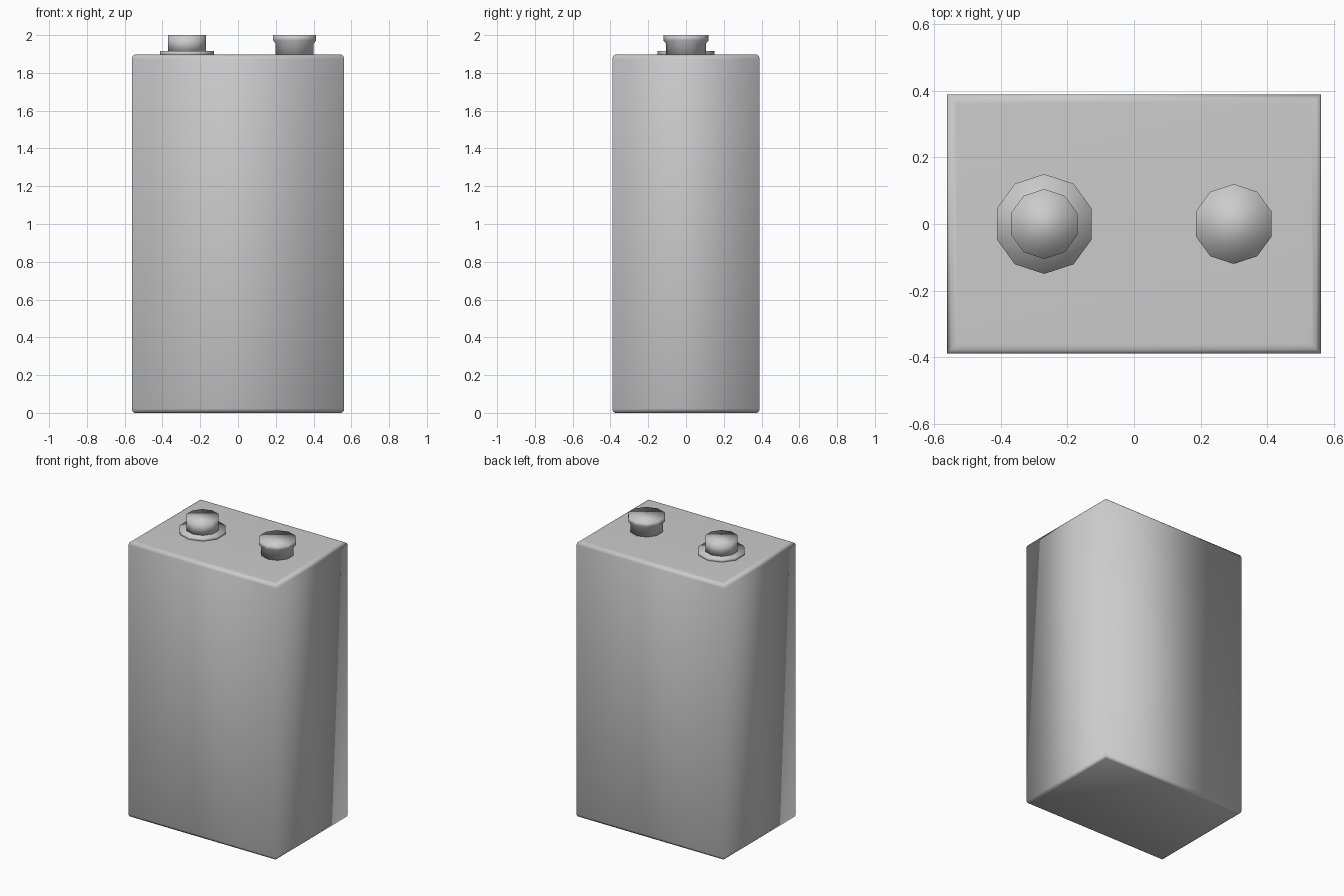
import bpy, bmesh, math

if "Cube" in bpy.data.objects:
    bpy.data.objects.remove(bpy.data.objects["Cube"])


def loft(name, rings, x=0.0):
    """Skin a stack of rings, cap both ends and shade smooth."""
    bm = bmesh.new()
    loops = [[bm.verts.new((px + x, py, pz)) for px, py, pz in r] for r in rings]
    n = len(loops[0])
    for a, b in zip(loops, loops[1:]):
        for i in range(n):
            j = (i + 1) % n
            bm.faces.new((a[i], a[j], b[j], b[i]))
    bm.faces.new(loops[0][::-1])
    bm.faces.new(loops[-1])
    bmesh.ops.recalc_face_normals(bm, faces=bm.faces)
    for f in bm.faces:
        f.smooth = True
    me = bpy.data.meshes.new(name)
    bm.to_mesh(me)
    bm.free()
    ob = bpy.data.objects.new(name, me)
    bpy.context.collection.objects.link(ob)
    return ob


def rect(inset, z):
    w, d = 0.562 - inset, 0.39 - inset
    return [(-w, -d, z), (w, -d, z), (w, d, z), (-w, d, z)]


def decagon(r, z):
    return [(r * math.cos(math.radians(90 + 36 * i)),
             r * math.sin(math.radians(90 + 36 * i)), z) for i in range(10)]


# Case: sharp upright corners, softened top and bottom rims
loft("battery_case", [rect(i, z) for i, z in (
    (0.014, 0.0), (0.004, 0.007), (0, 0.022), (0, 1.873),
    (0.004, 1.888), (0.014, 1.896), (0.03, 1.897))])

# Smaller terminal: wide collar and a straight post
loft("terminal_collar", [decagon(0.15, z) for z in (1.89, 1.916)], -0.27)
loft("terminal_post", [decagon(0.105, z) for z in (1.91, 2.0)], -0.27)

# Larger terminal: waisted stem flaring into a rim
loft("terminal_socket", [decagon(r, z) for r, z in (
    (0.106, 1.89), (0.106, 1.955), (0.12, 1.972), (0.12, 2.0))], 0.30)
